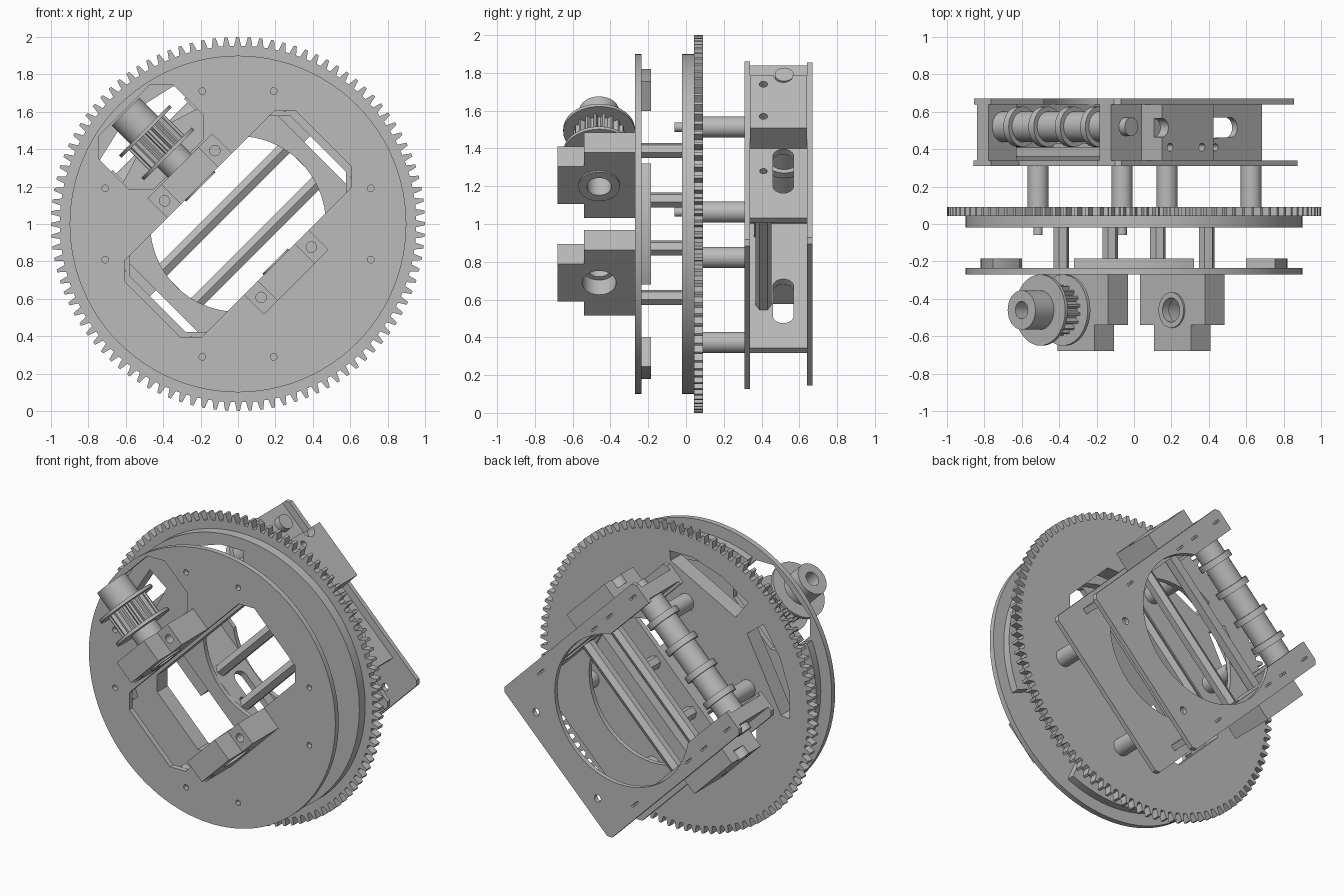
import bpy, bmesh, math
from mathutils import Matrix

cube = bpy.data.objects.get("Cube")
if cube:
    bpy.data.objects.remove(cube)

metal = bpy.data.materials.new("plain grey")
metal.use_nodes = True
GREY = (0.5, 0.5, 0.5, 1)
metal.diffuse_color = GREY
metal.node_tree.nodes["Principled BSDF"].inputs["Base Color"].default_value = GREY

# The whole mechanism is laid out on axes u, y, v and tilted by 45 degrees
TILT = Matrix.Translation((0, 0, 1)) @ Matrix.Rotation(math.radians(-45), 4, 'Y')


def place(a, b, t, axis):
    return {'y': (a, t, b), 'u': (t, a, b), 'v': (a, b, t)}[axis]


def prism(name, outline, t0, t1, axis='y', cuts=()):
    """Extrude an outline along an axis, then subtract cutters."""
    bm = bmesh.new()
    low, high = ([bm.verts.new(place(a, b, t, axis)) for a, b in outline] for t in (t0, t1))
    bm.faces.new(low)
    bm.faces.new(high)
    n = len(outline)
    for i in range(n):
        j = (i + 1) % n
        bm.faces.new((low[i], low[j], high[j], high[i]))
    bmesh.ops.recalc_face_normals(bm, faces=bm.faces)
    bm.transform(TILT)
    mesh = bpy.data.meshes.new(name)
    bm.to_mesh(mesh)
    bm.free()
    ob = bpy.data.objects.new(name, mesh)
    bpy.context.collection.objects.link(ob)
    for c in cuts:
        m = ob.modifiers.new("cut", 'BOOLEAN')
        m.operation, m.solver, m.object = 'DIFFERENCE', 'EXACT', c
    if cuts:
        bpy.context.view_layer.update()
        graph = bpy.context.evaluated_depsgraph_get()
        ob.data = bpy.data.meshes.new_from_object(ob.evaluated_get(graph))
        ob.modifiers.clear()
        for c in cuts:
            bpy.data.objects.remove(c)
    ob.data.materials.clear()
    ob.data.materials.append(metal)
    ob.data.shade_smooth()
    ob.data.set_sharp_from_angle(angle=math.radians(30))
    return ob


def circle(r, a=0, b=0, n=32):
    return [(a + r * math.cos(math.tau * i / n), b + r * math.sin(math.tau * i / n)) for i in range(n)]


def rect(a0, a1, b0, b1, c=0):
    """Rectangle with optional chamfered corners."""
    if not c:
        return [(a0, b0), (a1, b0), (a1, b1), (a0, b1)]
    return [(a0 + c, b0), (a1 - c, b0), (a1, b0 + c), (a1, b1 - c),
            (a1 - c, b1), (a0 + c, b1), (a0, b1 - c), (a0, b0 + c)]


def toothed(n, root, tip):
    pts = []
    for i in range(n):
        for f, r in ((0, root), (0.22, root), (0.4, tip), (0.66, tip), (0.84, root)):
            w = math.tau * (i + f) / n
            pts.append((r * math.cos(w), r * math.sin(w)))
    return pts


def sector(r0, r1, mid, half, n=16):
    ang = [mid - half + 2 * half * i / n for i in range(n + 1)]
    return ([(r1 * math.cos(w), r1 * math.sin(w)) for w in ang]
            + [(r0 * math.cos(w), r0 * math.sin(w)) for w in reversed(ang)])


def cut(outline, t0, t1, axis='y'):
    ob = prism("cutter", outline, t0, t1, axis)
    ob.hide_render = True
    return ob


def shift(pts, a, b):
    return [(p + a, q + b) for p, q in pts]


SIDES = (-1, 1)
QUARTERS = [math.radians(45 + 90 * k) for k in range(4)]

# Front disc with the long opening, pulley window and bolt holes
cuts = [cut(rect(-.645, .645, -.29, .29, .08), -1, 1),
        cut(rect(-.28, .28, .45, .86, .09), -1, 1)]
for q in QUARTERS:
    for s in SIDES:
        w = q + s * math.radians(15)
        cuts.append(cut(circle(.018, .735 * math.cos(w), .735 * math.sin(w), 12), -1, 1))
prism("front_disc", circle(.9, n=96), -.27, -.235, cuts=cuts)

# Curved pads on the back of the front disc
for q in QUARTERS:
    window = [cut(rect(-.28, .28, .45, .86, .09), -1, 1)]
    prism("curved_pad", sector(.65, .82, q, math.radians(23)), -.235, -.185, cuts=window)

# Gear ring and its flat hub, sharing the opening and two wire slots
SLOT = [(.06, .66), (.57, .5), (.62, .54), (.5, .66), (.3, .76), (.08, .81)]


def gear_cuts():
    return [cut(rect(-.605, .605, -.29, .29, .08), -1, 1)] + [
        cut([(s * u, v) for u, v in SLOT], -1, 1) for s in SIDES]


prism("gear_hub", circle(.9, n=96), -.02, .042, cuts=gear_cuts())
prism("gear_ring", toothed(100, .953, 1.0), .042, .09, cuts=gear_cuts())

# Hexagonal standoffs between front disc and gear
for su in SIDES:
    for sv in SIDES:
        prism("hex_standoff", circle(.042, su * .185, sv * .365, 6), -.235, -.02)

# Round posts behind the gear, with bolt ends showing in front
for s in SIDES:
    for v in (.408, -.568):
        prism("post", circle(.056, s * .318, v), .09, .31)
    prism("bolt_end", circle(.025, s * .318, .408, 16), -.06, -.02)

# Stepped bearing blocks on the front disc
for s in SIDES:
    lo, hi = sorted((s * .29, s * .44))
    step = [(-.245, -.27), (.245, -.27), (.245, -.54), (.14, -.54),
            (.14, -.68), (-.14, -.68), (-.14, -.54), (-.245, -.54)]
    cuts = [cut(circle(.09, 0, -.46), lo - .1, hi + .1, 'v')]
    cuts += [cut(circle(.028, k * .19, s * .365, 16), -1, -.3) for k in SIDES]
    prism("bearing_block", step, lo, hi, 'v', cuts)
    a, b = sorted((s * .28, s * (.41 if s > 0 else .33)))
    prism("bearing_ring", circle(.11 if s > 0 else .095, 0, -.46), a, b, 'v',
          [cut(circle(.065, 0, -.46), -1, 1, 'v')])

# Belt pulley: flanges, toothed drum and hub, all bored through
for part, outline, v0, v1 in (
        ("pulley_collar", circle(.09), .43, .52),
        ("pulley_inner_flange", circle(.19, n=48), .52, .54),
        ("pulley_drum", toothed(18, .11, .135), .54, .69),
        ("pulley_outer_flange", circle(.19, n=48), .69, .71),
        ("pulley_hub", circle(.105), .71, .85)):
    prism(part, shift(outline, 0, -.46), v0, v1, 'v',
          [cut(circle(.047, 0, -.46), 0, 1, 'v')])

# Rear frame plates with round opening and a bay for the roller
holes = [cut(circle(.024, s * .318, -.568, 16), 0, 1) for s in SIDES]
prism("inner_plate", rect(-.56, .56, -.7, .68, .025), .31, .34,
      cuts=[cut(circle(.47, n=64), 0, 1), cut(rect(-.4, .4, .47, .8), 0, 1)])
slits = [cut(rect(a - .006, a + .006, v - .03, v + .03), 0, 1)
         for s in SIDES for a in (s * .487,) for v in (-.35, .2, .36, .6)]
prism("outer_plate", rect(-.555, .555, -.68, .68, .025), .64, .67,
      cuts=[cut(circle(.49, n=64), 0, 1), cut(rect(-.4, .4, .25, .8), 0, 1)] + holes + slits)

# Side walls and the outboard blocks fixed to them
for s in SIDES:
    a, b = sorted((s * .467, s * .506))
    long_slot = shift(circle(.055, 0, 0, 24), .515, 0)
    long_slot = [(y, v + (.0 if v > 0 else -.22)) for y, v in long_slot]
    prism("side_wall", rect(.34, .64, -.46, .68), a, b, 'u',
          [cut(long_slot, -1, 1, 'u'),
           cut(circle(.02, .41, -.11, 12), -1, 1, 'u')])
    a, b = sorted((s * .506, s * .66))
    face = s * .66
    prism("side_block", rect(.34, .64, .06, .45), a, b, 'u',
          [cut(circle(.022, .41, v, 12), face - .06, face + .06, 'u') for v in (.146, .387)]
          + [cut(circle(.05, .515, .45, 24), face - .06, face + .06, 'u')])
    # roller end supports and axle ends
    a, b = sorted((s * .42, s * .467))
    prism("roller_support", rect(.34, .64, .47, .68), a, b, 'u')
    a, b = sorted((s * .506, s * .55))
    prism("axle_end", circle(.05, .52, .57, 24), a, b, 'u')

# Cross rods and the strip under the roller
for v in (.11, -.14):
    prism("cross_rod", circle(.042, .41, v, 6), -.467, .467, 'u')
prism("cross_strip", rect(.36, .41, .37, .43), -.467, .467, 'u')

# Roller with raised collars
prism("roller", circle(.082, .52, .57), -.42, .42, 'u')
for u in (-.29, -.1, .1, .29):
    prism("roller_collar", circle(.108, .52, .57), u - .02, u + .02, 'u')
